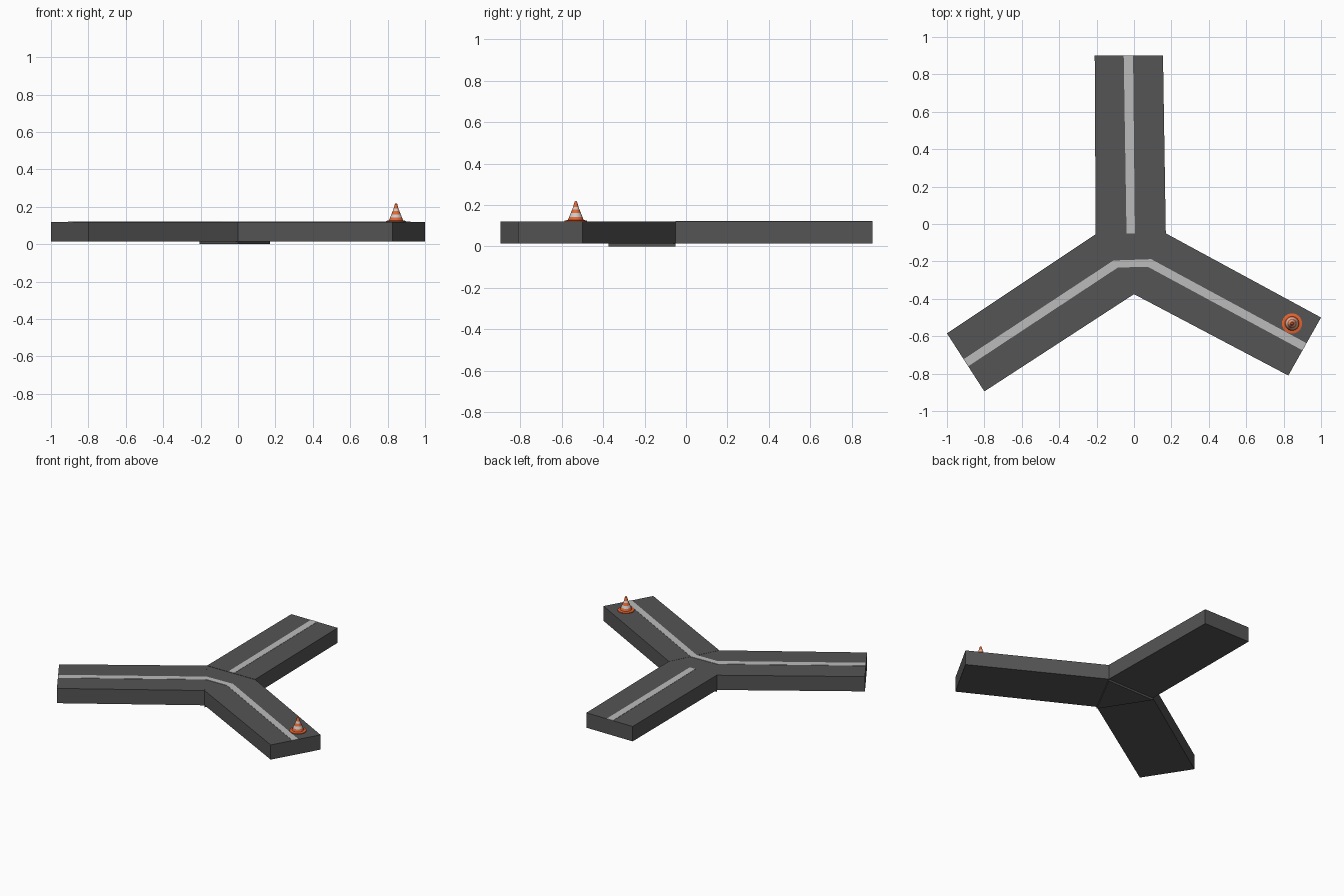
import bpy, bmesh, math

if "Cube" in bpy.data.objects:
    bpy.data.objects.remove(bpy.data.objects["Cube"])

def material(name, rgb):
    m = bpy.data.materials.new(name)
    m.diffuse_color = (*rgb, 1)
    m.use_nodes = True
    m.node_tree.nodes["Principled BSDF"].inputs["Base Color"].default_value = m.diffuse_color
    return m

ASPHALT = material("asphalt", (0.09, 0.09, 0.09))
PAINT = material("road_paint", (0.5, 0.5, 0.5))
ORANGE = material("cone_orange", (0.8, 0.13, 0.03))
WHITE = material("cone_white", (0.75, 0.75, 0.72))

def finish(name, bm, *mats):
    bmesh.ops.recalc_face_normals(bm, faces=bm.faces)
    mesh = bpy.data.meshes.new(name)
    bm.to_mesh(mesh)
    bm.free()
    for m in mats:
        mesh.materials.append(m)
    ob = bpy.data.objects.new(name, mesh)
    bpy.context.collection.objects.link(ob)
    return ob

def slab(name, outline, z0, z1, mat):
    """Extrude a flat outline between two heights."""
    bm = bmesh.new()
    low = [bm.verts.new((x, y, z0)) for x, y in outline]
    high = [bm.verts.new((x, y, z1)) for x, y in outline]
    bm.faces.new(low)
    bm.faces.new(high)
    for i in range(len(low)):
        j = (i + 1) % len(low)
        bm.faces.new((low[i], low[j], high[j], high[i]))
    return finish(name, bm, mat)

# Triangular junction and three road arms
A, B, C = (-0.205, -0.055), (0.17, -0.05), (0.0, -0.375)
slab("junction", [A, C, B], 0.0, 0.118, ASPHALT)
slab("north_road", [A, B, (0.155, 0.9), (-0.21, 0.9)], 0.014, 0.12, ASPHALT)
slab("left_road", [A, (-1, -0.585), (-0.8, -0.895), C], 0.014, 0.119, ASPHALT)
slab("right_road", [B, C, (0.825, -0.81), (1, -0.5)], 0.014, 0.119, ASPHALT)

# Painted centre lines
slab("north_line", [(-0.04, -0.05), (0.005, -0.05), (-0.005, 0.9), (-0.055, 0.9)],
     0.115, 0.1215, PAINT)
slab("left_line", [(-0.91, -0.722), (-0.885, -0.76), (-0.085, -0.232), (-0.11, -0.195)],
     0.115, 0.1205, PAINT)
slab("junction_line", [(-0.11, -0.195), (-0.085, -0.232), (0.076, -0.23), (0.092, -0.188)],
     0.115, 0.1205, PAINT)
slab("right_line", [(0.092, -0.188), (0.076, -0.23), (0.9, -0.675), (0.922, -0.637)],
     0.115, 0.1205, PAINT)

# Traffic cone: one lathed profile of (radius, height), banded by material
profile = [(0.0, 0.117), (0.054, 0.117), (0.054, 0.124), (0.041, 0.127), (0.038, 0.127),
           (0.032, 0.143), (0.025, 0.160), (0.018, 0.177), (0.013, 0.190),
           (0.006, 0.216), (0.0, 0.219)]
white_bands = {5, 7}
N = 24
bm = bmesh.new()
rings = []
for r, z in profile:
    count = N if r else 1
    rings.append([bm.verts.new((0.845 + r * math.cos(math.tau * i / N),
                                -0.532 + r * math.sin(math.tau * i / N), z))
                  for i in range(count)])
for k, (a, b) in enumerate(zip(rings, rings[1:])):
    for i in range(N):
        j = (i + 1) % N
        quad = [a[i % len(a)], a[j % len(a)], b[j % len(b)], b[i % len(b)]]
        face = bm.faces.new(list(dict.fromkeys(quad)))
        face.material_index = 1 if k in white_bands else 0
cone = finish("traffic_cone", bm, ORANGE, WHITE)
bpy.context.view_layer.objects.active = cone
cone.select_set(True)
bpy.ops.object.shade_smooth_by_angle(angle=math.radians(30))
